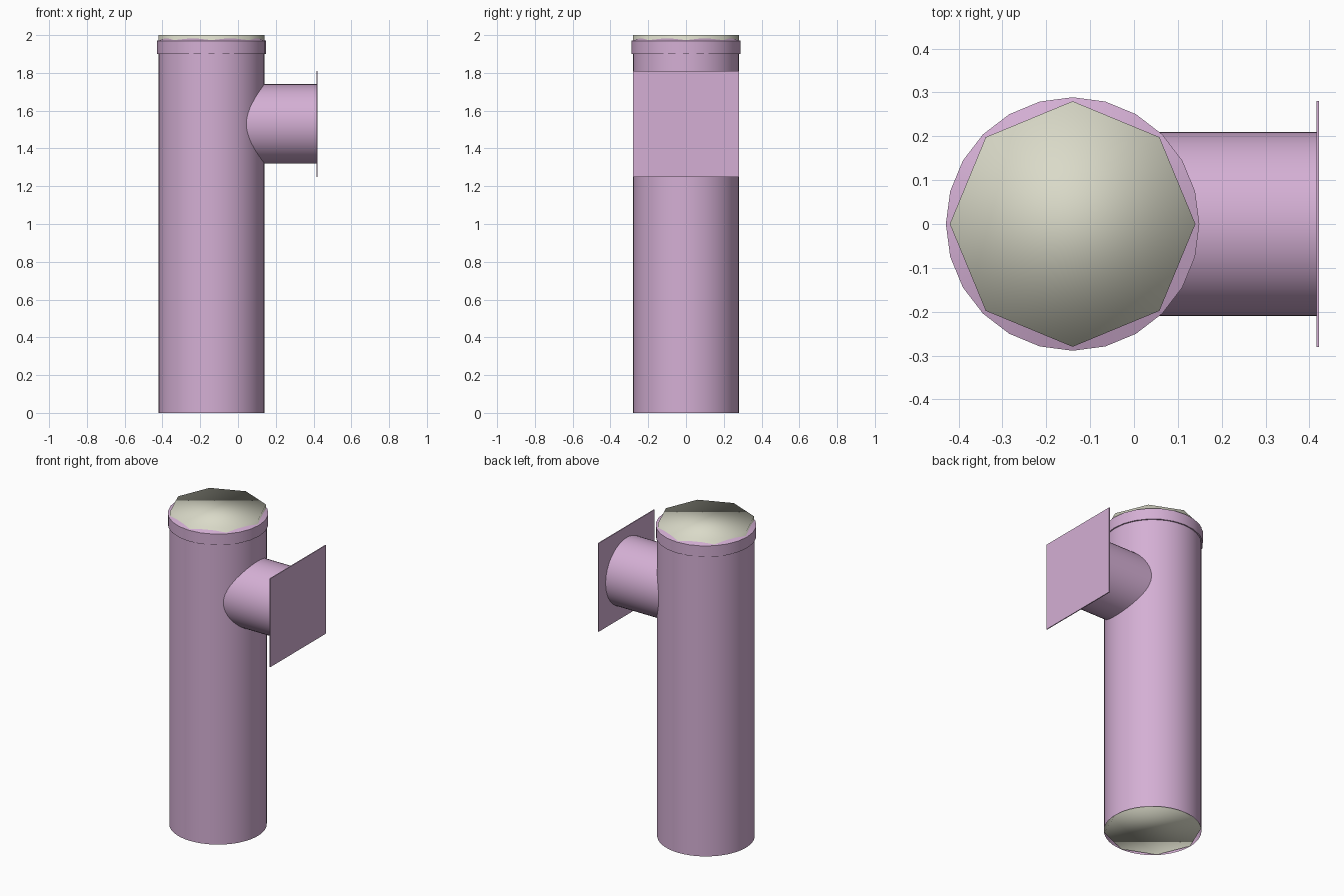
import bpy, bmesh, math
from mathutils import Matrix, Vector

if "Cube" in bpy.data.objects:
    bpy.data.objects.remove(bpy.data.objects["Cube"])

AXIS_X = -0.14      # centre line of the upright pipe


def material(name, rgb):
    m = bpy.data.materials.new(name)
    m.diffuse_color = (*rgb, 1.0)
    m.use_nodes = True
    m.node_tree.nodes["Principled BSDF"].inputs["Base Color"].default_value = m.diffuse_color
    return m


MAUVE = material("pale_mauve", (0.66, 0.43, 0.66))
CREAM = material("grey_cream", (0.70, 0.70, 0.58))


def finish(name, bm, mat, smooth=True, angle=35):
    bmesh.ops.recalc_face_normals(bm, faces=bm.faces)
    mesh = bpy.data.meshes.new(name)
    bm.to_mesh(mesh)
    bm.free()
    mesh.materials.append(mat)
    ob = bpy.data.objects.new(name, mesh)
    bpy.context.collection.objects.link(ob)
    if smooth:
        bpy.ops.object.select_all(action='DESELECT')
        ob.select_set(True)
        bpy.context.view_layer.objects.active = ob
        bpy.ops.object.shade_smooth_by_angle(angle=math.radians(angle))
    return ob


def lathe(name, profile, sides, mat, matrix, caps=False, angle=35):
    """Revolve (radius, height) points around the local z axis."""
    bm = bmesh.new()
    rings = []
    for r, h in profile:
        rings.append([bm.verts.new(matrix @ Vector((
            r * math.cos(2 * math.pi * i / sides),
            r * math.sin(2 * math.pi * i / sides), h))) for i in range(sides)])
    for a, b in zip(rings, rings[1:]):
        for i in range(sides):
            j = (i + 1) % sides
            bm.faces.new((a[i], a[j], b[j], b[i]))
    if caps:
        bm.faces.new(rings[0][::-1])
        bm.faces.new(rings[-1])
    return finish(name, bm, mat, True, angle)


upright = Matrix.Translation((AXIS_X, 0, 0))
sideways = Matrix.Translation((0, 0, 1.53)) @ Matrix.Rotation(math.pi / 2, 4, 'Y')

# Upright pipe, open at the bottom
lathe("main_pipe", [(0.28, 0), (0.28, 1.93)], 48, MAUVE, upright)

# Collar round the top, its upper face rising slightly inward
lathe("top_collar", [(0.278, 1.90), (0.289, 1.90), (0.289, 1.97), (0.25, 1.985)],
      24, MAUVE, upright)

# Eight-sided core filling the pipe and showing at both ends
lathe("octagonal_core", [(0.28, 0.002), (0.28, 2.0)], 8, CREAM, upright,
      caps=True, angle=100)

# Side branch, starting inside the main pipe wall
lathe("side_branch", [(0.21, 0.03), (0.21, 0.417)], 48, MAUVE, sideways)

# Square end plate on the branch
bm = bmesh.new()
bmesh.ops.create_cube(bm, size=1, matrix=Matrix.Translation((0.419, 0, 1.53))
                      @ Matrix.Diagonal((0.006, 0.56, 0.56, 1)))
finish("end_plate", bm, MAUVE, smooth=False)
